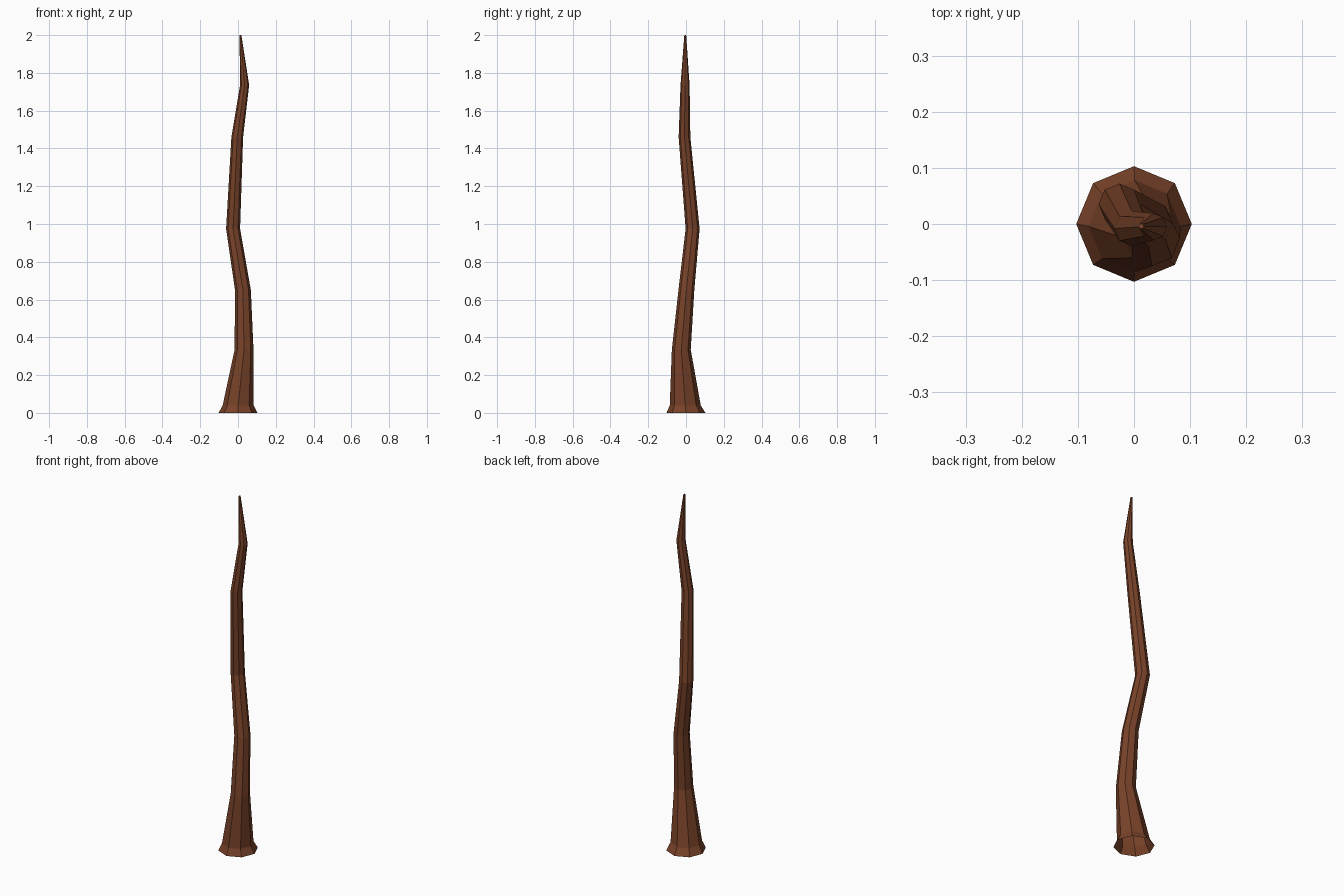
import bpy, bmesh
from math import cos, sin, tau

if "Cube" in bpy.data.objects:
    bpy.data.objects.remove(bpy.data.objects["Cube"])

SIDES = 8
# trunk rings from root flare to tip: centre x, centre y, z, radius
RINGS = [
    (0.000, 0.000, 0.00, 0.103),
    (0.001, -0.004, 0.04, 0.082),
    (0.032, -0.025, 0.335, 0.050),
    (0.026, 0.002, 0.65, 0.042),
    (-0.026, 0.035, 0.975, 0.037),
    (-0.004, -0.008, 1.46, 0.031),
    (0.035, -0.005, 1.735, 0.024),
    (0.013, -0.004, 2.00, 0.005),
]

# loft the crooked trunk, open underneath
bm = bmesh.new()
loops = [[bm.verts.new((x + r * cos(tau * i / SIDES), y + r * sin(tau * i / SIDES), z))
          for i in range(SIDES)] for x, y, z, r in RINGS]
for low, high in zip(loops, loops[1:]):
    for i in range(SIDES):
        j = (i + 1) % SIDES
        bm.faces.new((low[i], low[j], high[j], high[i]))
bm.faces.new(loops[-1])

mesh = bpy.data.meshes.new("trunk")
bm.to_mesh(mesh)
bm.free()
trunk = bpy.data.objects.new("trunk", mesh)
bpy.context.collection.objects.link(trunk)

# brown bark
bark = bpy.data.materials.new("bark")
bark.diffuse_color = (0.19, 0.055, 0.022, 1)
bark.use_nodes = True
bark.node_tree.nodes["Principled BSDF"].inputs["Base Color"].default_value = bark.diffuse_color
mesh.materials.append(bark)
